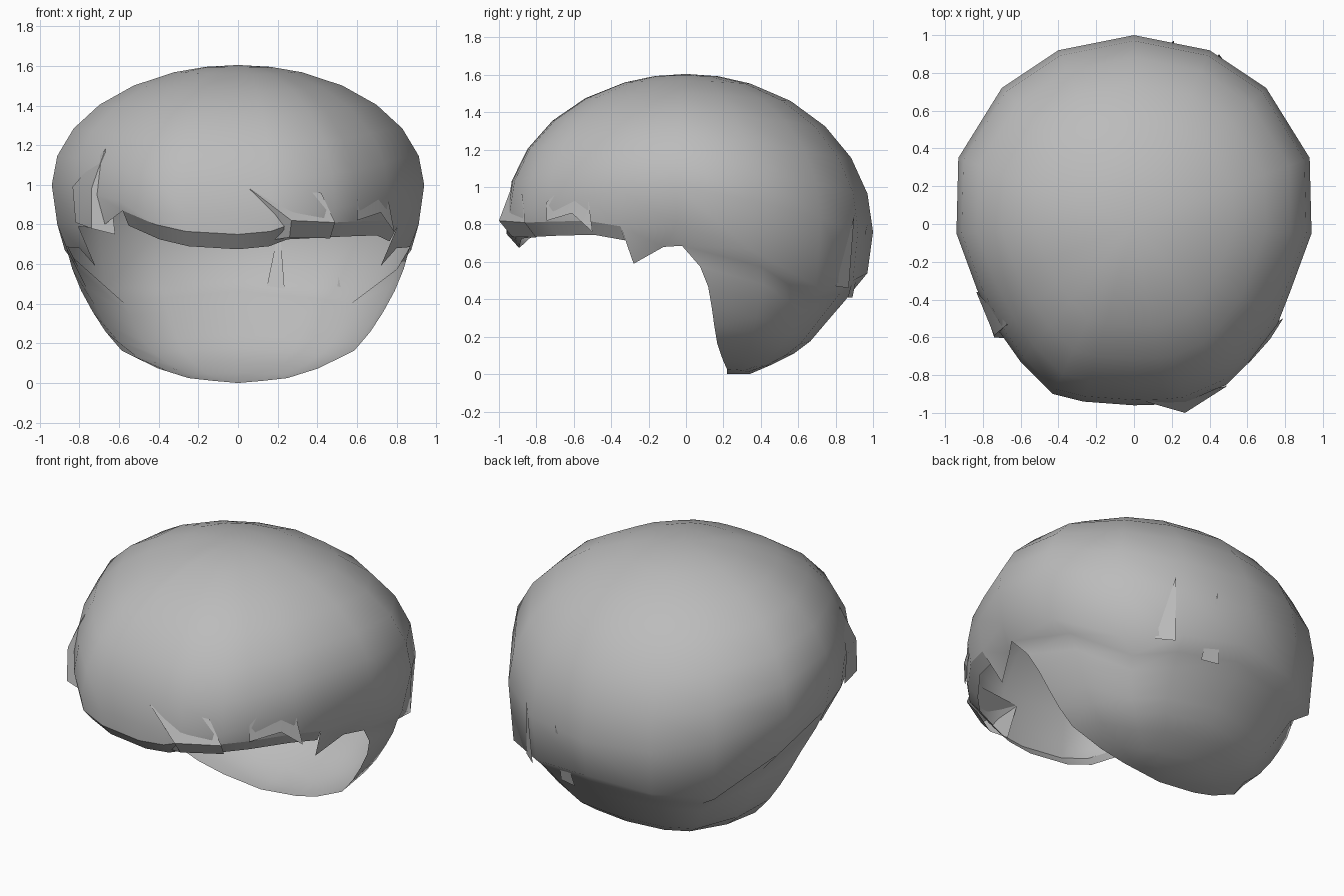
import bpy, bmesh, math

if "Cube" in bpy.data.objects:
    bpy.data.objects.remove(bpy.data.objects["Cube"])

grey = bpy.data.materials.new("hair grey")
grey.diffuse_color = (0.5, 0.5, 0.5, 1)
grey.use_nodes = True
grey.node_tree.nodes["Principled BSDF"].inputs["Base Color"].default_value = grey.diffuse_color
TOP = 1.605

# plan outline: x, y, height of widest point, height of bottom edge
side = [(.40, .92, .77, .50), (.70, .72, .83, .47), (.93, .35, .93, .67),
        (.94, -.05, 1.0, .80), (.83, -.35, .98, .79)]
front = [(.76, -.53, .95, .82), (.60, -.74, .90, .815), (.49, -.85, .88, .81),
         (.27, -.945, .85, .80), (.17, -.955, .85, .765), (0, -.96, .85, .75),
         (-.27, -.94, .85, .765), (-.43, -.90, .86, .80), (-.60, -.73, .92, .87),
         (-.72, -.56, .95, .78)]
ring = [(0, 1, .76, .54)] + side + front + [(-x, y, a, b) for x, y, a, b in reversed(side)]
N = len(ring)

# nape section by height: z, half width, back y, opening y
nape = [(.0, .25, .34, .22), (.025, .27, .40, .22), (.09, .45, .55, .19),
        (.17, .60, .66, .165), (.30, .70, .77, .145), (.45, .785, .90, .125),
        (.57, .835, .96, .08), (.68, .865, .99, -.02), (.80, .91, 1.0, -.05)]


def nape_at(z):
    for a, b in zip(nape, nape[1:]):
        if z <= b[0]:
            t = (z - a[0]) / (b[0] - a[0])
            return [p + (q - p) * t for p, q in zip(a[1:], b[1:])]
    return nape[-1][1:]


def make_object(name, bm, angle=50):
    bmesh.ops.remove_doubles(bm, verts=bm.verts, dist=0.0005)
    bmesh.ops.recalc_face_normals(bm, faces=bm.faces)
    me = bpy.data.meshes.new(name)
    bm.to_mesh(me)
    bm.free()
    me.materials.append(grey)
    ob = bpy.data.objects.new(name, me)
    bpy.context.collection.objects.link(ob)
    bpy.ops.object.select_all(action='DESELECT')
    ob.select_set(True)
    bpy.context.view_layer.objects.active = ob
    bpy.ops.object.shade_smooth_by_angle(angle=math.radians(angle))
    return ob


# domed cap
bm = bmesh.new()
rows = [[bm.verts.new((x * (.94 if abs(x) > .92 and y > 0 else .97),
                       y * (.97 if y > 0 else 1), zb)) for x, y, ze, zb in ring]]
for deg in (0, 14, 28, 42, 56, 70, 80):
    c, s = math.cos(math.radians(deg)), math.sin(math.radians(deg))
    rows.append([bm.verts.new((x * c, y * c, ze + (TOP - ze) * s)) for x, y, ze, zb in ring])
for lo, hi in zip(rows, rows[1:]):
    for i in range(N):
        j = (i + 1) % N
        bm.faces.new((lo[i], lo[j], hi[j], hi[i]))
tip = bm.verts.new((0, 0, TOP))
for i in range(N):
    bm.faces.new((rows[-1][i], rows[-1][(i + 1) % N], tip))
edge = rows[0]

# turned-under lip of the fringe, with a hard outer edge
first, last = 5, 14
lip = {i: bm.verts.new((edge[i].co.x * .95, edge[i].co.y * .93, edge[i].co.z - .075))
       for i in range(first, last + 1)}
for i in range(first, last):
    bm.faces.new((edge[i], edge[i + 1], lip[i + 1], lip[i]))
    bm.edges.get((edge[i], edge[i + 1])).smooth = False

# nape bowl hanging from the back of the cap
angles = [0, 25, 46, 72, 90]
cols = [(N - k, -angles[k]) for k in (4, 3, 2, 1)] + [(k, angles[k]) for k in range(5)]
ROWS = 8
hang = []
for i, deg in cols:
    zb = ring[i][3]
    s, c = math.sin(math.radians(abs(deg))), max(0, math.cos(math.radians(deg)))
    col = [edge[i]]
    for k in range(1, ROWS + 1):
        z = zb * (1 - k / ROWS) ** 1.15
        w, b, f = nape_at(z)
        if k == ROWS:
            z = .025 * s
        col.append(bm.verts.new((math.copysign(w * s ** .85, deg), f + (b - f) * c ** .85, z)))
    hang.append(col)
floor = bm.verts.new((0, .22, 0))
for a, b in zip(hang, hang[1:]):
    for k in range(ROWS):
        bm.faces.new((a[k], b[k], b[k + 1], a[k + 1]))
    bm.faces.new((a[-1], b[-1], floor))

# sideburns
for sx, i4, i5, col in ((1, 4, 5, hang[-1]), (-1, N - 4, N - 5, hang[0])):
    point = bm.verts.new((sx * .72, -.28, .59))
    mid = bm.verts.new((sx * .80, -.12, .68))
    bm.faces.new((edge[i5], edge[i4], mid))
    bm.faces.new((edge[i5], mid, point))
    bm.faces.new((edge[i4], col[1], mid))
make_object("hair_cap", bm)

# overlapping locks: each face is a list of points
locks = {
    "fringe_lock": [
        [(.06, -.94, .98), (.27, -1.0, .82), (.26, -.93, .735), (.16, -.90, .72)],
        [(.06, -.94, .98), (.27, -1.0, .82), (.49, -.86, .81), (.42, -.875, .96)],
        [(.27, -1.0, .82), (.49, -.86, .81), (.465, -.80, .73), (.26, -.93, .735)]],
    "left_lock": [
        [(-.67, -.53, 1.18), (-.74, -.59, .98), (-.74, -.60, .78), (-.62, -.61, .75)],
        [(-.67, -.53, 1.18), (-.74, -.59, .98), (-.835, -.36, .99)],
        [(-.74, -.59, .98), (-.74, -.60, .78), (-.82, -.36, .81), (-.835, -.36, .99)]],
    "right_lock": [
        [(.68, -.56, 1.09), (.72, -.61, .86), (.79, -.50, .76), (.76, -.52, .92)],
        [(.68, -.56, 1.09), (.72, -.61, .86), (.60, -.745, .82), (.60, -.745, .92)]],
    "back_lock_inner": [[(.21, .97, .80), (.13, .89, .41), (.24, .865, .41)]],
    "back_lock_outer": [[(.45, .90, .85), (.43, .87, .46), (.52, .80, .47)]],
}
for name, faces in locks.items():
    bm = bmesh.new()
    for pts in faces:
        bm.faces.new([bm.verts.new(p) for p in pts])
    make_object(name, bm, 30)
